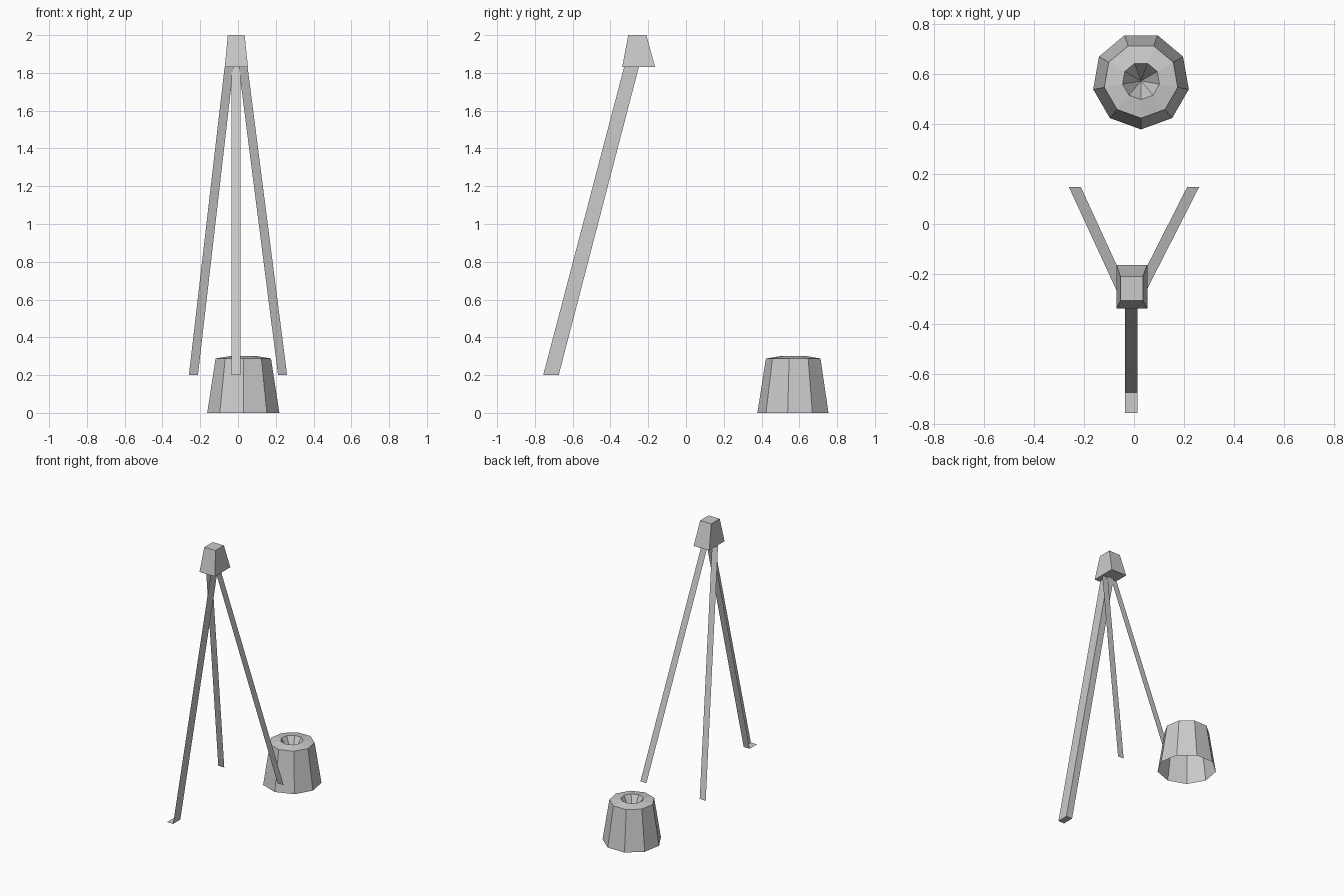
import bpy
import math

if "Cube" in bpy.data.objects:
    bpy.data.objects.remove(bpy.data.objects["Cube"])

grey = bpy.data.materials.new("plain_grey")
grey.diffuse_color = (0.6, 0.6, 0.6, 1)
grey.use_nodes = True
grey.node_tree.nodes["Principled BSDF"].inputs["Base Color"].default_value = grey.diffuse_color


def make(name, verts, faces):
    """Flat-shaded mesh object from a few points."""
    mesh = bpy.data.meshes.new(name)
    mesh.from_pydata(verts, [], faces)
    mesh.materials.append(grey)
    obj = bpy.data.objects.new(name, mesh)
    bpy.context.collection.objects.link(obj)
    return obj


def rect(x0, x1, y0, y1, z):
    return [(x0, y0, z), (x1, y0, z), (x1, y1, z), (x0, y1, z)]


# Tapered block joining the legs
make("head_block",
     rect(-0.07, 0.053, -0.338, -0.163, 1.83) + rect(-0.054, 0.035, -0.306, -0.21, 2.0),
     [(3, 2, 1, 0), (4, 5, 6, 7)] + [(i, (i + 1) % 4, (i + 1) % 4 + 4, i + 4) for i in range(4)])

# Front leg: angle section with back wall, right wall and foot plate, open elsewhere
make("front_leg",
     rect(-0.035, 0.013, -0.756, -0.674, 0.2) + rect(-0.035, 0.013, -0.328, -0.25, 1.83),
     [(3, 2, 1, 0), (1, 2, 6, 5), (2, 3, 7, 6)])

# Rear legs: single flat strips, mirrored about the head's centre line
for side, name in ((1, "rear_leg_right"), (-1, "rear_leg_left")):
    top = -0.01
    pts = [(side * 0.212, 0.147, 0.2), (side * 0.26, 0.147, 0.2),
           (top + side * 0.061, -0.263, 1.83), (top + side * 0.014, -0.263, 1.83)]
    make(name, pts, [(1, 0, 3, 2) if side > 0 else (0, 1, 2, 3)])

# Nine-sided bucket: open base, sloped rim, conical hole
SIDES, CX, CY = 9, 0.028, 0.572
verts = []
for r, z in ((0.194, 0.0), (0.149, 0.288), (0.075, 0.3)):
    for i in range(SIDES):
        a = -math.pi / 2 + 2 * math.pi * i / SIDES
        verts.append((CX + r * math.cos(a), CY + r * math.sin(a), z))
verts.append((CX, CY, 0.16))
faces = []
for i in range(SIDES):
    j = (i + 1) % SIDES
    for k in (0, SIDES):
        faces.append((k + i, k + j, k + SIDES + j, k + SIDES + i))
    faces.append((2 * SIDES + i, 2 * SIDES + j, 3 * SIDES))
make("bucket", verts, faces)
